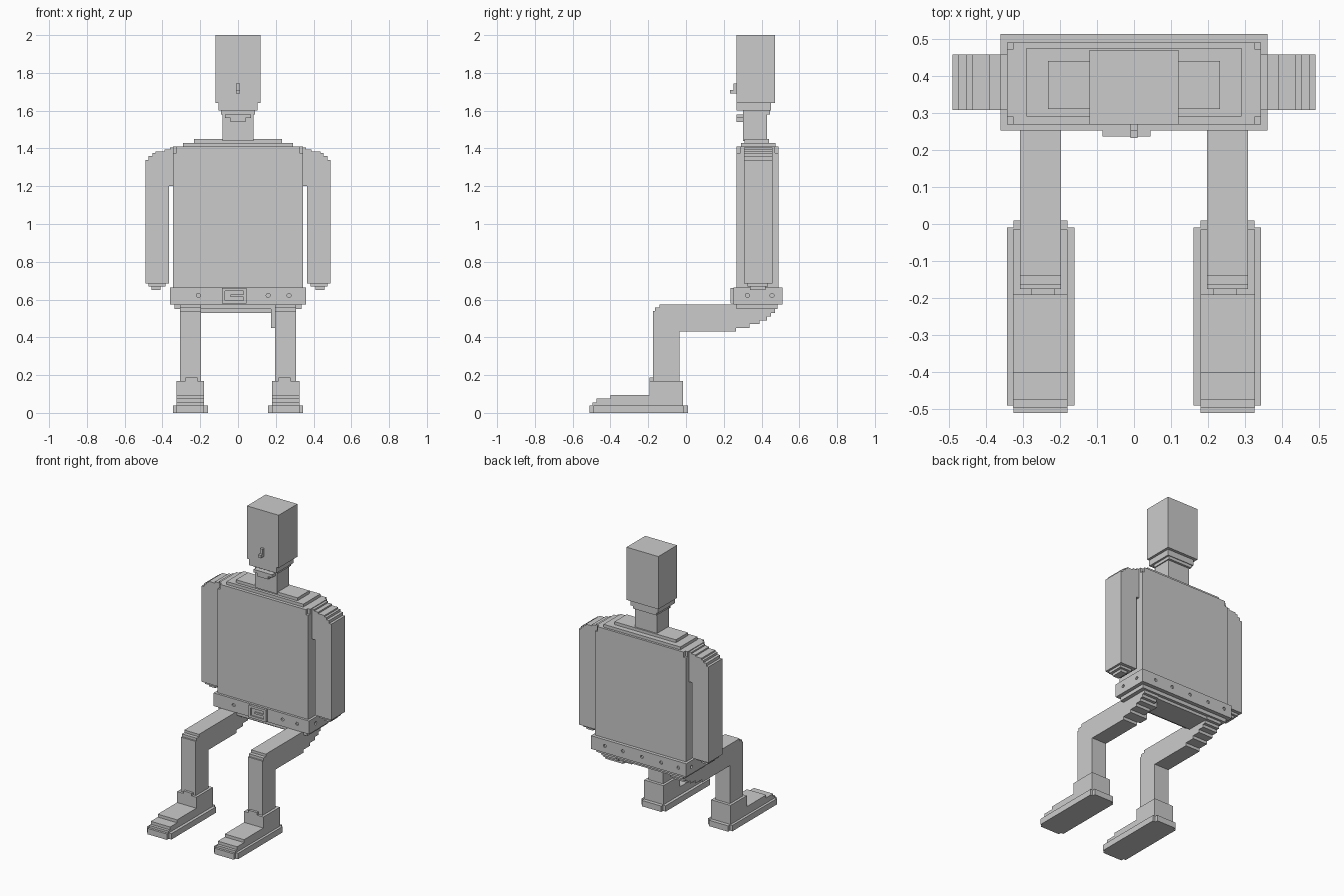
import bpy, bmesh, math
from mathutils import Matrix, Vector

if "Cube" in bpy.data.objects:
    bpy.data.objects.remove(bpy.data.objects["Cube"])


def finish(name, bm):
    bmesh.ops.recalc_face_normals(bm, faces=bm.faces)
    me = bpy.data.meshes.new(name)
    bm.to_mesh(me)
    bm.free()
    ob = bpy.data.objects.new(name, me)
    bpy.context.scene.collection.objects.link(ob)
    return ob


def boxes(name, *ranges):
    """One object from boxes given as (x0, x1, y0, y1, z0, z1)."""
    bm = bmesh.new()
    for x0, x1, y0, y1, z0, z1 in ranges:
        m = Matrix.Translation(((x0 + x1) / 2, (y0 + y1) / 2, (z0 + z1) / 2))
        bmesh.ops.create_cube(bm, size=1, matrix=m @ Matrix.Diagonal((x1 - x0, y1 - y0, z1 - z0, 1)))
    return finish(name, bm)


def extrude(name, points, axis, a, b):
    """Profile in the plane normal to axis ('x': points are y,z / 'y': points are x,z)."""
    bm = bmesh.new()
    to3d = (lambda u, v: (a, u, v)) if axis == 'x' else (lambda u, v: (u, a, v))
    face = bm.faces.new([bm.verts.new(to3d(u, v)) for u, v in points])
    geo = bmesh.ops.extrude_face_region(bm, geom=[face])['geom']
    d = Vector((b - a, 0, 0)) if axis == 'x' else Vector((0, b - a, 0))
    bmesh.ops.translate(bm, vec=d, verts=[g for g in geo if isinstance(g, bmesh.types.BMVert)])
    return finish(name, bm)


def stairs(points):
    """Turn step ends into a staircase: across first, then down."""
    out = [points[0]]
    for u, v in points[1:]:
        out += [(u, out[-1][1]), (u, v)]
    return out


def mirror(ob):
    m = ob.modifiers.new("mirror", 'MIRROR')
    m.use_axis[0] = True
    m.use_clip = False


# Head, stepped jaw, nose and neck
boxes("head", (-.12, .12, .268, .47, 1.64, 2))
boxes("jaw", (-.103, .103, .268, .45, 1.60, 1.64), (-.09, .09, .302, .445, 1.58, 1.60))
boxes("chin", (-.07, .07, .268, .302, 1.56, 1.58), (-.04, .04, .268, .302, 1.54, 1.56))
boxes("nose", (-.01, .01, .252, .268, 1.71, 1.745), (-.01, .01, .232, .268, 1.69, 1.71))
boxes("neck", (-.083, .083, .302, .43, 1.44, 1.60))

# Torso with small notched top corners and shoulder layers
boxes("torso",
      (-.343, .343, .268, .49, .665, 1.375),
      (-.325, .325, .268, .49, 1.375, 1.41),
      (-.343, .343, .288, .472, 1.375, 1.41),
      (-.29, .29, .29, .475, 1.41, 1.43),
      (-.232, .232, .31, .44, 1.43, 1.45))

# Arms: stepped shoulder profile joined to the torso above the armpit
arm = [(.365, .685), (.365, 1.2), (.34, 1.2)] + stairs(
    [(.335, 1.405), (.36, 1.395), (.39, 1.385), (.437, 1.375), (.453, 1.36), (.473, 1.34), (.49, 1.32)])
# final riser drops from the last step to the wrist
mirror(extrude("arm", arm + [(.49, .685)], 'y', .308, .457))
mirror(boxes("hand", (.385, .475, .325, .435, .668, .685), (.41, .457, .34, .42, .65, .668)))

# Belt with round holes
belt = boxes("belt", (-.36, .36, .252, .512, .575, .665))
bm = bmesh.new()
holes = [(x, .252, 'X') for x in (-.21, .16, .27)]
holes += [(x, .512, 'X') for x in (-.30, -.17, -.025, .12, .255)]
holes += [(x, y, 'Y') for x in (-.36, .36) for y in (.325, .455)]
for x, y, ax in holes:
    m = Matrix.Translation((x, y, .622)) @ Matrix.Rotation(math.pi / 2, 4, ax)
    bmesh.ops.create_cone(bm, cap_ends=True, segments=12, radius1=.011, radius2=.011, depth=.02, matrix=m)
cutter = finish("belt_hole_cutter", bm)
cutter.hide_render = True
mod = belt.modifiers.new("holes", 'BOOLEAN')
mod.operation = 'DIFFERENCE'
mod.object = cutter
bpy.context.view_layer.objects.active = belt
bpy.ops.object.modifier_apply(modifier=mod.name)
bpy.data.objects.remove(cutter)

# Buckle: back plate, frame bars and prong
boxes("buckle",
      (-.085, .045, .244, .252, .578, .662),
      (-.085, .045, .236, .244, .578, .594), (-.085, .045, .236, .244, .646, .662),
      (-.085, -.069, .236, .244, .594, .646), (.029, .045, .236, .244, .594, .646),
      (-.04, .029, .236, .244, .614, .626))

# Hips below the belt
boxes("hips", (-.335, .335, .268, .485, .55, .575), (-.30, .30, .30, .465, .53, .55))

# Bent leg profile (y, z): knee steps, thigh with stepped underside, shin
leg = [(-.175, .16), (-.175, .54), (-.165, .54), (-.165, .558), (-.14, .558), (-.14, .575), (.47, .575)]
leg += [(.47, .53), (.45, .53), (.45, .51), (.43, .51), (.43, .49), (.39, .49), (.39, .47),
        (.335, .47), (.335, .45), (.265, .45), (.265, .43), (-.035, .43), (-.035, .16)]
mirror(extrude("leg", leg, 'x', .197, .308))
boxes("inner_thigh_step", (.175, .197, .268, .335, .45, .55), (.175, .197, .335, .43, .49, .55))

# Boots: sole, stepped toe, ankle cuff and front tab
boot = [(-.495, .04), (-.495, .055), (-.475, .055), (-.475, .075), (-.40, .075), (-.40, .095),
        (-.192, .095), (-.192, .17), (-.015, .17), (-.015, .04)]
mirror(extrude("boot", boot, 'x', .18, .326))
mirror(boxes("boot_sole", (.16, .343, -.49, -.01, 0, .04), (.18, .325, -.51, .01, 0, .04)))
mirror(boxes("boot_tab", (.215, .277, -.192, -.175, .17, .187)))
